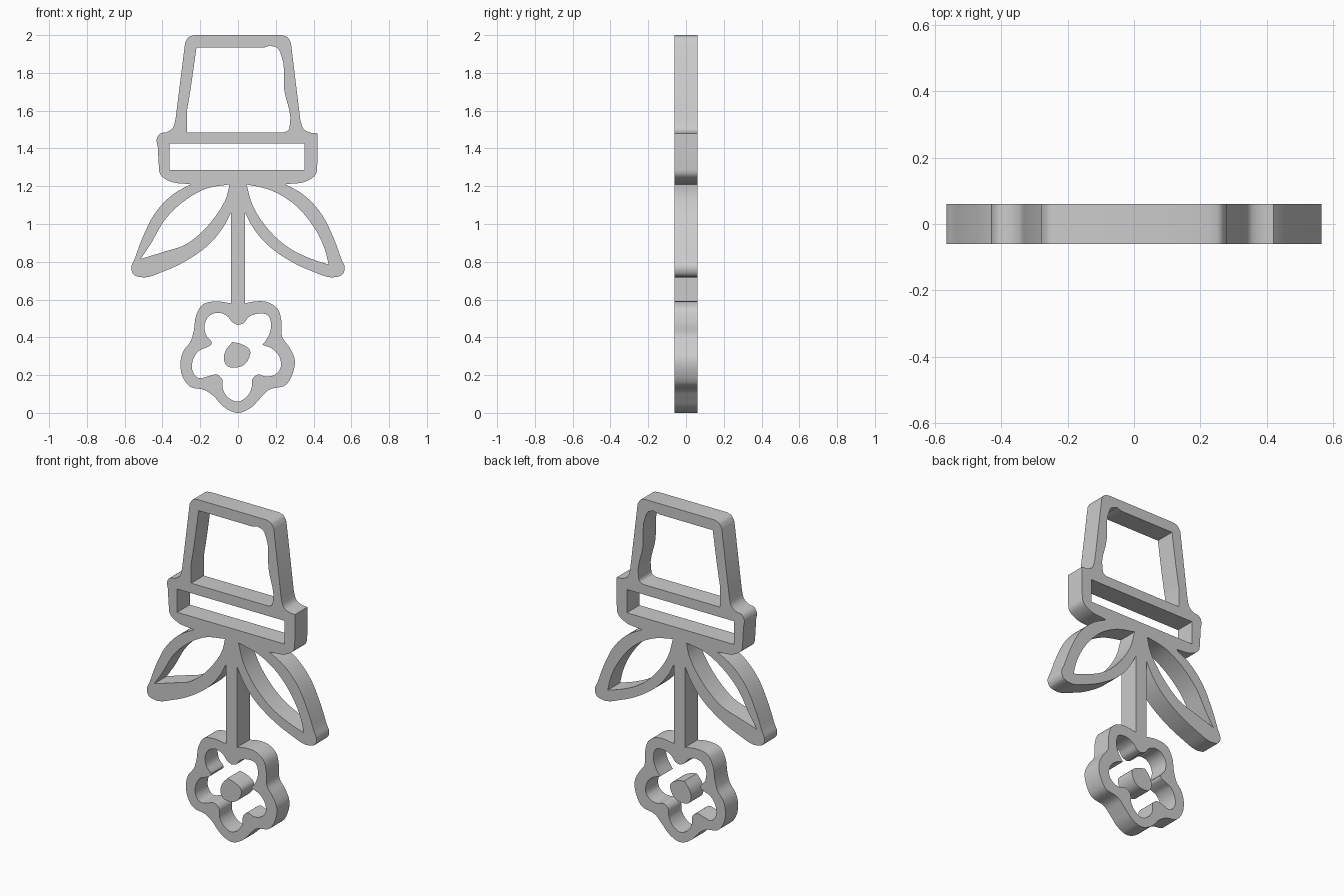
import bpy
import bmesh
import math
from mathutils import Vector
from mathutils.geometry import interpolate_bezier

HALF_DEPTH = 0.06
STEM = 0.037

if "Cube" in bpy.data.objects:
    bpy.data.objects.remove(bpy.data.objects["Cube"], do_unlink=True)

grey = bpy.data.materials.new("plain grey")
grey.use_nodes = True
grey.diffuse_color = (0.6, 0.6, 0.6, 1)
grey.node_tree.nodes["Principled BSDF"].inputs["Base Color"].default_value = grey.diffuse_color


def smooth(points, steps=5):
    """Flowing path through the points, with free ends."""
    pts = [Vector(p) for p in points]
    tangents = [(pts[1] - pts[0]).normalized()]
    for before, here, after in zip(pts, pts[1:], pts[2:]):
        a, b = here - before, after - here
        tangents.append((a.normalized() * b.length + b.normalized() * a.length).normalized())
    tangents.append((pts[-1] - pts[-2]).normalized())
    path = [pts[0]]
    for i in range(len(pts) - 1):
        reach = (pts[i + 1] - pts[i]).length / 3
        path += interpolate_bezier(pts[i], pts[i] + tangents[i] * reach,
                                   pts[i + 1] - tangents[i + 1] * reach,
                                   pts[i + 1], steps + 1)[1:]
    return path


def mirrored(points):
    return [(-p[0], p[1]) for p in points]


def loop(*runs):
    """Join runs end to end into one closed outline without repeated points."""
    outline = []
    for point in (Vector(p) for run in runs for p in run):
        if not outline or (point - outline[-1]).length > 0.001:
            outline.append(point)
    if (outline[0] - outline[-1]).length < 0.001:
        outline.pop()
    return outline


def plate(name, outlines):
    """Fill the outlines (inner ones become openings) and give them depth."""
    curve = bpy.data.curves.new(name, "CURVE")
    curve.dimensions = "2D"
    curve.fill_mode = "BOTH"
    curve.extrude = HALF_DEPTH
    for outline in outlines:
        spline = curve.splines.new("POLY")
        spline.points.add(len(outline) - 1)
        for target, p in zip(spline.points, outline):
            target.co = (p.x, p.y, 0, 1)
        spline.use_cyclic_u = True
    obj = bpy.data.objects.new(name, curve)
    bpy.context.collection.objects.link(obj)
    obj.rotation_euler.x = math.pi / 2
    bpy.ops.object.select_all(action="DESELECT")
    obj.select_set(True)
    bpy.context.view_layer.objects.active = obj
    bpy.ops.object.convert(target="MESH")
    obj = bpy.context.view_layer.objects.active
    bm = bmesh.new()
    bm.from_mesh(obj.data)
    bmesh.ops.remove_doubles(bm, verts=bm.verts, dist=0.0003)
    bmesh.ops.recalc_face_normals(bm, faces=bm.faces)
    bm.to_mesh(obj.data)
    bm.free()
    obj.data.materials.clear()
    obj.data.materials.append(grey)
    bpy.ops.object.shade_smooth_by_angle(angle=math.radians(35))
    return obj


# Pot: rounded base corner, then the shoulder flaring out to the rim
pot_corner = smooth([(.23, 2), (.26, 1.99), (.28, 1.96)])
right_shoulder = smooth([(.33, 1.55), (.35, 1.5), (.38, 1.485), (.42, 1.48)])
left_shoulder = smooth([(-.33, 1.56), (-.345, 1.51), (-.38, 1.485), (-.41, 1.48),
                        (-.43, 1.45), (-.425, 1.41)])
rim_corner = smooth([(.42, 1.32), (.41, 1.26), (.37, 1.23), (.25, 1.21)])

# Leaf: from the rim out to the tip and back to the stem
leaf = smooth([(.25, 1.21), (.34, 1.16), (.43, 1.07), (.5, .94), (.545, .82), (.565, .76),
               (.55, .73), (.525, .72), (.38, .755), (.25, .82), (.145, .9), (.08, .98),
               (STEM, 1.06)])

# Flower: five petals, around from one side of the stem to the other
flower = smooth([(STEM, .58), (.09, .59), (.16, .585), (.21, .55), (.23, .485), (.235, .4),
                 (.27, .35), (.3, .285), (.29, .21), (.255, .15), (.16, .12), (.12, .08),
                 (.065, .025), (0, 0), (-.04, .01), (-.085, .04), (-.13, .09), (-.175, .12),
                 (-.255, .14), (-.29, .185), (-.305, .255), (-.29, .325), (-.25, .38),
                 (-.235, .43), (-.22, .52), (-.185, .575), (-.12, .59), (-STEM, .58)])

right_side = pot_corner + right_shoulder + rim_corner + leaf
left_side = mirrored(pot_corner) + left_shoulder + mirrored(rim_corner + leaf)
silhouette = loop(right_side, flower, reversed(left_side))

# Openings in the pot and its rim
pot_opening = loop([(-.22, 1.935), (.14, 1.935)],
                   smooth([(.17, 1.945), (.21, 1.93), (.23, 1.89), (.245, 1.71), (.275, 1.53),
                           (.265, 1.495), (.24, 1.485)]),
                   [(-.27, 1.485)],
                   smooth([(-.27, 1.6), (-.255, 1.69), (-.22, 1.935)]))
rim_opening = loop([(-.363, 1.425), (.352, 1.425), (.352, 1.285), (-.363, 1.285)])

# Openings in the leaves: upper edge to the tip, lower edge back
right_leaf_opening = loop(
    smooth([(.045, 1.21), (.17, 1.18), (.285, 1.115), (.38, 1.015), (.46, .865), (.48, .785)]),
    smooth([(.48, .785), (.39, .815), (.275, .87), (.145, .99), (.075, 1.105), (.045, 1.21)]))
left_leaf_opening = loop(
    smooth([(-.045, 1.21), (-.175, 1.185), (-.28, 1.125), (-.385, 1.025), (-.465, .89),
            (-.515, .815)]),
    smooth([(-.515, .815), (-.385, .855), (-.28, .89), (-.2, .95), (-.12, 1.04),
            (-.06, 1.145), (-.045, 1.21)]))

# Opening in the flower, with pinched creases between some petals
flower_opening = loop(
    smooth([(0, .465), (.03, .475), (.055, .505), (.105, .525), (.16, .515), (.175, .47),
            (.165, .415), (.13, .36)]),
    smooth([(.13, .36), (.18, .34), (.22, .295), (.222, .23), (.19, .2), (.145, .193),
            (.105, .203), (.08, .185), (.07, .125), (.04, .08), (0, .06), (-.05, .08),
            (-.08, .125), (-.085, .18), (-.11, .202), (-.16, .193), (-.21, .185),
            (-.24, .22), (-.24, .275), (-.205, .33), (-.165, .347), (-.14, .363),
            (-.17, .415), (-.175, .475), (-.15, .515), (-.1, .53), (-.055, .51),
            (-.03, .48), (0, .465)]))

plate("potted_flower_frame", [silhouette, pot_opening, rim_opening, right_leaf_opening,
                              left_leaf_opening, flower_opening])

# Loose centre of the flower
centre = loop(smooth([(-.03, .375), (.015, .365), (.065, .325), (.06, .295), (.025, .25),
                      (-.015, .24), (-.06, .25), (-.075, .285), (-.065, .33), (-.03, .375)]))
plate("flower_centre", [centre])
